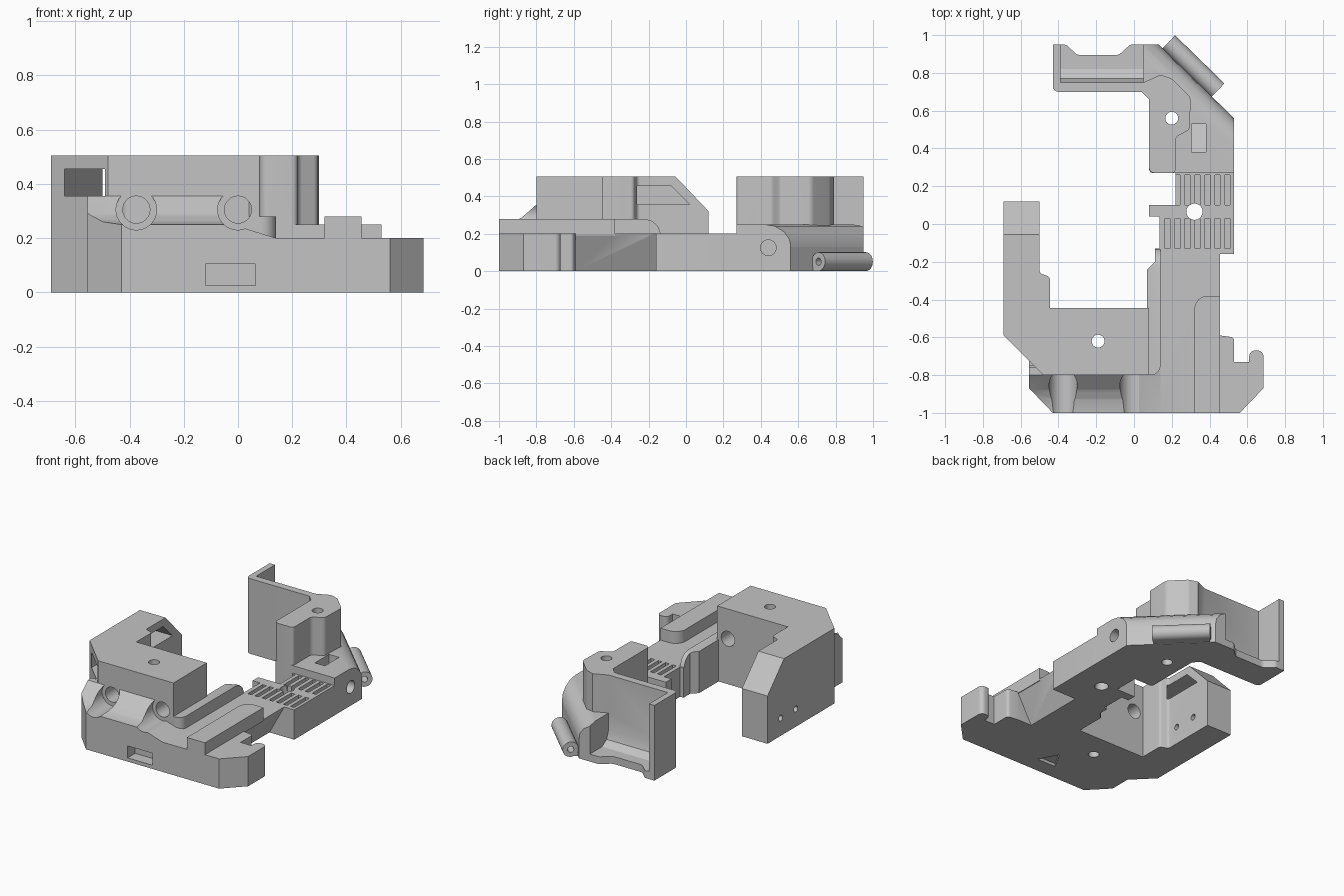
import bpy, bmesh, math
from mathutils import Vector, Matrix

cube = bpy.data.objects.get("Cube")
if cube:
    bpy.data.objects.remove(cube, do_unlink=True)

grey = bpy.data.materials.new("plain_grey")
grey.use_nodes = True
COLOUR = (0.55, 0.55, 0.55, 1)
grey.diffuse_color = COLOUR
grey.node_tree.nodes["Principled BSDF"].inputs["Base Color"].default_value = COLOUR


def fillet(points, steps=6):
    """Profile of (a, b) points; a third value rounds that corner."""
    out = []
    for i, p in enumerate(points):
        here = Vector(p[:2])
        if len(p) < 3:
            out.append(here)
            continue
        to_a = (Vector(points[i - 1][:2]) - here).normalized()
        to_b = (Vector(points[(i + 1) % len(points)][:2]) - here).normalized()
        half = to_a.angle(to_b) / 2
        reach = p[2] / math.tan(half)
        centre = here + (to_a + to_b).normalized() * p[2] / math.sin(half)
        start, end = here + to_a * reach - centre, here + to_b * reach - centre
        for k in range(steps + 1):
            out.append(centre + start.lerp(end, k / steps).normalized() * p[2])
    return out


def prism(name, points, low, high, axis="z", matrix=None):
    """Extrude a profile: (x, y) along z, (y, z) along x, (x, z) along y."""
    place = {"z": lambda p, t: (p.x, p.y, t),
             "x": lambda p, t: (t, p.x, p.y),
             "y": lambda p, t: (p.x, t, p.y)}[axis]
    bm = bmesh.new()
    face = bm.faces.new([bm.verts.new(place(p, low)) for p in fillet(points)])
    new = bmesh.ops.extrude_face_region(bm, geom=[face])["geom"]
    step = Vector(place(Vector((0, 0)), high - low))
    bmesh.ops.translate(bm, vec=step, verts=[v for v in new if isinstance(v, bmesh.types.BMVert)])
    bmesh.ops.recalc_face_normals(bm, faces=bm.faces)
    if matrix:
        bm.transform(matrix)
    mesh = bpy.data.meshes.new(name)
    bm.to_mesh(mesh)
    bm.free()
    mesh.materials.append(grey)
    obj = bpy.data.objects.new(name, mesh)
    bpy.context.collection.objects.link(obj)
    return obj


def box(name, x, y, z):
    return prism(name, [(x[0], y[0]), (x[1], y[0]), (x[1], y[1]), (x[0], y[1])], *z)


def rod(name, a, b, radius, low, high, axis="z", matrix=None, sides=32):
    ring = [(a + radius * math.cos(math.tau * i / sides),
             b + radius * math.sin(math.tau * i / sides)) for i in range(sides)]
    return prism(name, ring, low, high, axis, matrix)


def combine(target, other, operation):
    mod = target.modifiers.new("combine", "BOOLEAN")
    mod.operation, mod.solver, mod.object = operation, "EXACT", other
    bpy.context.view_layer.objects.active = target
    bpy.ops.object.modifier_apply(modifier=mod.name)
    bpy.data.objects.remove(other, do_unlink=True)


# Low base plate with the hook at the front corner
frame = prism("frame", [
    (-0.43, -1), (0.56, -1), (0.685, -0.87), (0.685, -0.67, 0.03), (0.61, -0.67, 0.03),
    (0.61, -0.73), (0.53, -0.73), (0.53, -0.6, 0.02), (0.455, -0.59), (0.455, -0.17, 0.02),
    (0.53, -0.17, 0.02), (0.53, 0.3), (0.22, 0.3), (0.22, 0.1), (0.08, 0.1), (0.08, 0.04),
    (0.135, 0.04), (0.135, -0.13), (0.11, -0.13), (0.11, -0.2), (0.07, -0.24),
    (0.07, -0.6), (-0.555, -0.6), (-0.555, -0.87)], 0, 0.2)

# Undercut side of the base
combine(frame, prism("undercut", [(0.456, 0.2), (0.34, -0.01), (0.6, -0.01), (0.6, 0.2)],
                     -0.59, -0.16, "y"), "DIFFERENCE")

# Front cradle: sloping shelf and hump with two round troughs
cradle = prism("cradle", [(-0.555, 0.1), (-0.555, 0.25), (-0.02, 0.25), (0.14, 0.2), (0.14, 0.1)],
               -1, -0.75, "y")
combine(cradle, prism("hump", [(-1, 0.1), (-1, 0.25), (-0.93, 0.26), (-0.88, 0.285),
                               (-0.8, 0.355), (-0.76, 0.355), (-0.76, 0.1)],
                      -0.555, 0, "x"), "UNION")
for x in (-0.375, 0):
    combine(cradle, rod("trough", x, 0.305, 0.075, -1.1, -0.8, "y"), "DIFFERENCE")
combine(cradle, prism("corner_cut", [(-0.43, -1), (-0.555, -0.87), (-0.7, -0.87),
                                     (-0.7, -1.1), (-0.43, -1.1)], 0, 1), "DIFFERENCE")

# Tall front block with the side arm
block = prism("front_block", [
    (-0.69, 0.12), (-0.5, 0.12), (-0.5, -0.26, 0.02), (-0.445, -0.28, 0.02), (-0.445, -0.445),
    (0.08, -0.445), (0.08, -0.8), (-0.48, -0.8), (-0.69, -0.59)], 0, 0.505)
combine(block, prism("arm_slope", [(-0.06, 0.51), (0.121, 0.32), (0.2, 0.32), (0.2, 0.51)],
                     -0.8, -0.45, "x"), "DIFFERENCE")
combine(block, prism("arm_tunnel", [(-0.9, 0.355), (0.02, 0.355), (-0.08, 0.455), (-0.9, 0.455)],
                     -0.64, -0.49, "x"), "DIFFERENCE")
for y in (-0.02, -0.18):
    combine(block, rod("arm_hole", y, 0.12, 0.02, -0.8, -0.4, "x", sides=16), "DIFFERENCE")

# Rounded ledge beside the block, falling away at its rear
ledge = prism("ledge", [(0.07, -0.8), (0.14, -0.8, 0.05), (0.14, -0.13), (0.11, -0.13),
                        (0.11, -0.2), (0.07, -0.24)], 0.1, 0.28)
combine(ledge, prism("ledge_end", [(-0.22, 0.3), (-0.22, 0.28), (-0.18, 0.268), (-0.15, 0.24),
                                   (-0.135, 0.2), (0, 0.2), (0, 0.3)], 0, 0.2, "x"), "DIFFERENCE")

# Guide rail
rail = prism("rail", [(0.32, -1), (0.455, -1), (0.455, -0.38), (0.32, -0.38, 0.07)], 0.19, 0.28)

# Rear body with a rolled diagonal edge
rear = prism("rear_body", [(0.08, 0.27, 0.02), (0.53, 0.27), (0.53, 0.56), (0.13, 0.95),
                           (0.05, 0.95), (0.05, 0.7), (0.08, 0.66)], 0, 0.25)
along = Vector((-0.4, 0.39, 0)).normalized()
outward = Vector((along.y, -along.x, 0))
diagonal = Matrix((outward, along, (0, 0, 1))).transposed().to_4x4()
diagonal.translation = (0.53, 0.56, 0)
combine(rear, prism("roll_cut", [(-0.1, 0.3), (-0.1, 0.25), (-0.06, 0.24), (-0.025, 0.21),
                                 (-0.005, 0.17), (0, 0.13), (0.2, 0.13), (0.2, 0.3)],
                    -0.3, 0.9, "y", diagonal), "DIFFERENCE")
combine(rear, prism("latch_pocket", [(0.38, 0.3), (0.38, 0.2), (0.53, 0.08), (0.53, 0.3)],
                    0.305, 0.38, "x"), "DIFFERENCE")
combine(rear, rod("side_hole", 0.44, 0.125, 0.042, 0.4, 0.6, "x"), "DIFFERENCE")

# Tall rear post
post = prism("rear_post", [
    (0.08, 0.27, 0.03), (0.22, 0.27, 0.02), (0.22, 0.46, 0.03), (0.295, 0.5, 0.03),
    (0.3, 0.67, 0.04), (0.2, 0.77, 0.04), (0.14, 0.79), (0.05, 0.75), (0.05, 0.7),
    (0.08, 0.66)], 0.1, 0.505)

# Thin back tray: scalloped floor, front wall, end wall and inner slope
tray = prism("tray", [
    (-0.43, 0.7, 0.03), (0.1, 0.7), (0.1, 0.95), (-0.02, 0.95, 0.03), (-0.08, 0.895, 0.04),
    (-0.3, 0.895, 0.04), (-0.36, 0.95, 0.03), (-0.43, 0.95)], 0, 0.05)
combine(tray, prism("tray_wall", [
    (-0.43, 0.7, 0.03), (0.1, 0.7), (0.1, 0.75), (-0.39, 0.75), (-0.39, 0.95),
    (-0.43, 0.95)], 0, 0.505), "UNION")
combine(tray, prism("tray_slope", [(0.74, 0.04), (0.74, 0.14), (0.75, 0.14), (0.77, 0.08),
                                   (0.82, 0.05), (0.82, 0.04)], -0.4, 0.1, "x"), "UNION")
combine(tray, prism("wall_corner", [(0.1, 0.7), (0.04, 0.7), (0.08, 0.66), (0.1, 0.66)],
                    0, 0.505), "UNION")

for part in (block, cradle, ledge, rail, rear, post, tray):
    combine(frame, part, "UNION")

# Screw holes, through holes, front slot and arrow recess
for x, y, r in ((0.2, 0.56, 0.034), (0.32, 0.065, 0.043), (-0.19, -0.62, 0.034)):
    combine(frame, rod("screw_hole", x, y, r, -0.1, 0.6), "DIFFERENCE")
for x in (-0.375, 0):
    combine(frame, rod("bore", x, 0.305, 0.05, -0.85, -0.4, "y"), "DIFFERENCE")
combine(frame, box("front_slot", (-0.12, 0.065), (-1.1, -0.92), (0.025, 0.105)), "DIFFERENCE")
combine(frame, prism("arrow", [(-0.1, -0.89), (0.04, -0.89), (-0.03, -0.76)], -0.1, 0.02),
        "DIFFERENCE")

# Two rows of grip grooves
for count, low, high in ((6, 0.1, 0.26), (7, -0.13, 0.03)):
    for i in range(count):
        x = 0.495 - i * 0.053
        combine(frame, box("groove", (x - 0.014, x + 0.014), (low, high), (0.165, 0.3)),
                "DIFFERENCE")

# Hinge barrel along the diagonal
barrel = rod("hinge_barrel", 0.046, 0.051, 0.05, 0.165, 0.53, "y", diagonal)
combine(barrel, rod("pin_hole", 0.046, 0.051, 0.02, 0, 0.6, "y", diagonal, 16), "DIFFERENCE")
hinge_web = prism("hinge_web", [(-0.02, 0.002), (0.046, 0.002), (0.046, 0.02), (-0.02, 0.02)],
                  0.17, 0.525, "y", diagonal)

for obj in (frame, barrel, hinge_web):
    bpy.ops.object.select_all(action="DESELECT")
    obj.select_set(True)
    bpy.context.view_layer.objects.active = obj
    bpy.ops.object.shade_smooth_by_angle(angle=math.radians(30))
